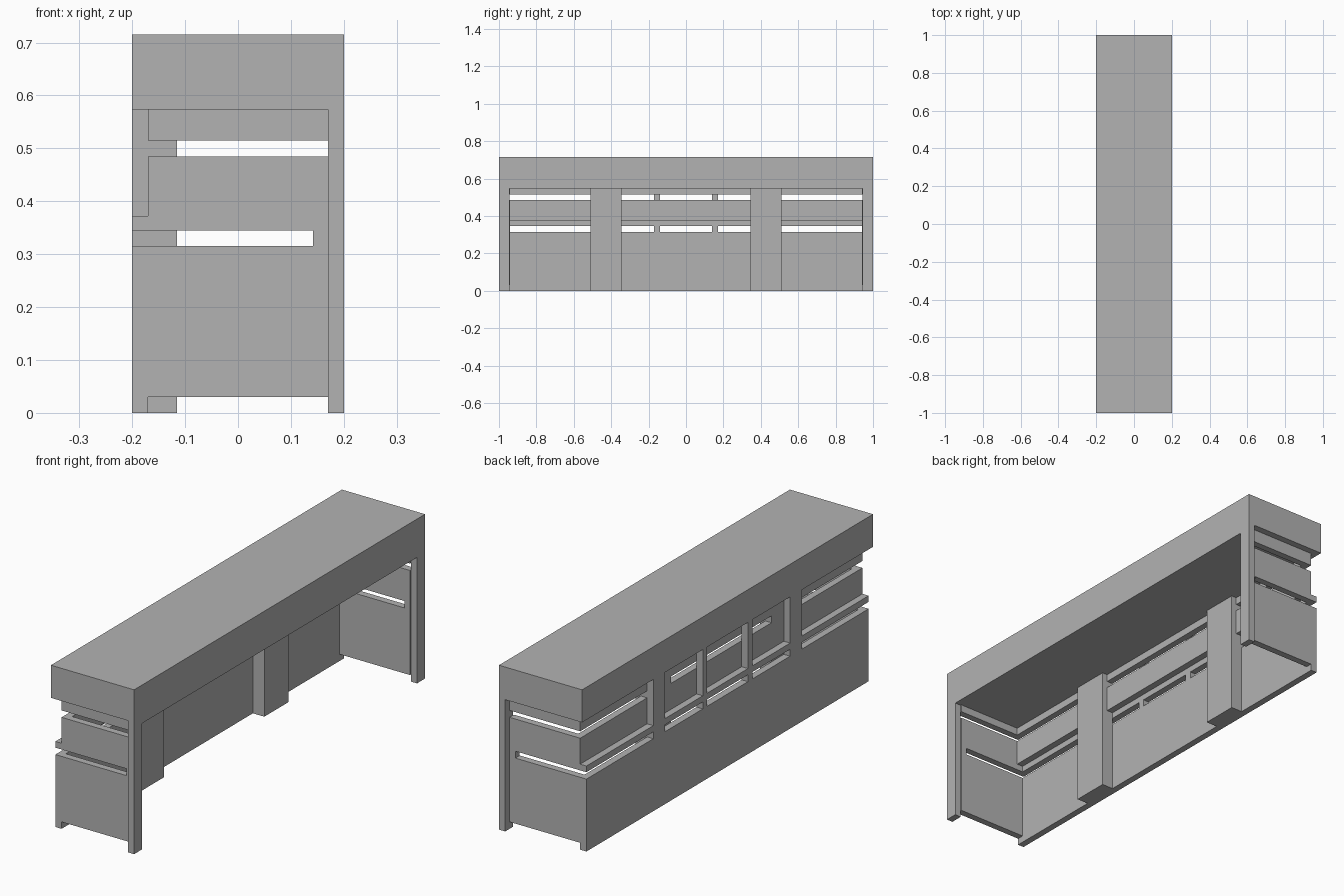
import bpy
import bmesh
from mathutils import Matrix, Vector

cube = bpy.data.objects.get("Cube")
if cube:
    bpy.data.objects.remove(cube, do_unlink=True)

# Single plain finish
grey = bpy.data.materials.new("plain_grey")
grey.use_nodes = True
COLOR = (0.45, 0.45, 0.45, 1)
grey.diffuse_color = COLOR
grey.node_tree.nodes["Principled BSDF"].inputs["Base Color"].default_value = COLOR


def box(name, x, y, z):
    """Box spanning the given (min, max) ranges."""
    lo, hi = (Vector(c) for c in zip(x, y, z))
    bm = bmesh.new()
    place = Matrix.Translation((lo + hi) / 2) @ Matrix.Diagonal((*(hi - lo), 1))
    bmesh.ops.create_cube(bm, size=1, matrix=place)
    mesh = bpy.data.meshes.new(name)
    bm.to_mesh(mesh)
    bm.free()
    mesh.materials.append(grey)
    obj = bpy.data.objects.new(name, mesh)
    bpy.context.collection.objects.link(obj)
    return obj


def pair(name, x, y, z):
    """The same box at both ends of the counter."""
    box(name + "_front", x, (-y[1], -y[0]), z)
    box(name + "_back", x, y, z)


# Shared levels and layers
X0, X1 = -0.2, 0.2
T = 0.03
OUTER = (X0, X0 + T)
INNER = (X0 + T, X0 + 2 * T)
TOP, CROWN, CEILING = 0.715, 0.573, 0.548
LOWER, LEDGE, MIDDLE, UPPER = 0.315, 0.345, 0.485, 0.515
LEDGE_TOP = 0.372
END = 0.97
LENGTH = (-END, END)

# Counter top with the shallower soffit below it
box("counter_top", (X0, X1), (-1, 1), (CROWN, TOP))
box("soffit", (X0 + T, X1 - T), (-END + T, END - T), (CEILING, CROWN))
box("apron", (X1 - T, X1), (-1, 1), (CEILING, CROWN))
pair("leg", (X1 - T, X1), (0.945, 1), (0, CEILING))

# Long wall: lower panel, ledge and recessed boards with open slots between
box("lower_wall", OUTER, LENGTH, (0, LOWER))
box("wall_ledge", OUTER, LENGTH, (LEDGE, LEDGE_TOP))
box("middle_board", INNER, LENGTH, (LEDGE_TOP, MIDDLE))
box("upper_board", INNER, LENGTH, (UPPER, CROWN))

# End walls, with a short tie beside each leg across the lower slot
SPAN = (X0 + T, X1 - T)
DEPTH = (END - T, END)
pair("end_lower_panel", SPAN, DEPTH, (T, LOWER))
pair("end_middle_panel", SPAN, DEPTH, (LEDGE, MIDDLE))
pair("end_upper_panel", SPAN, DEPTH, (UPPER, CROWN))
pair("end_tie", (0.142, X1 - T), DEPTH, (LOWER, LEDGE))

# Uprights framing the three openings, and the inner columns behind them
pair("outer_upright", OUTER, (0.43, 0.51), (LOWER, CROWN))
pair("mullion", OUTER, (0.14, 0.17), (LOWER, CROWN))
pair("inner_column", (X0 + T, -0.115), (0.345, 0.51), (0, CEILING))
